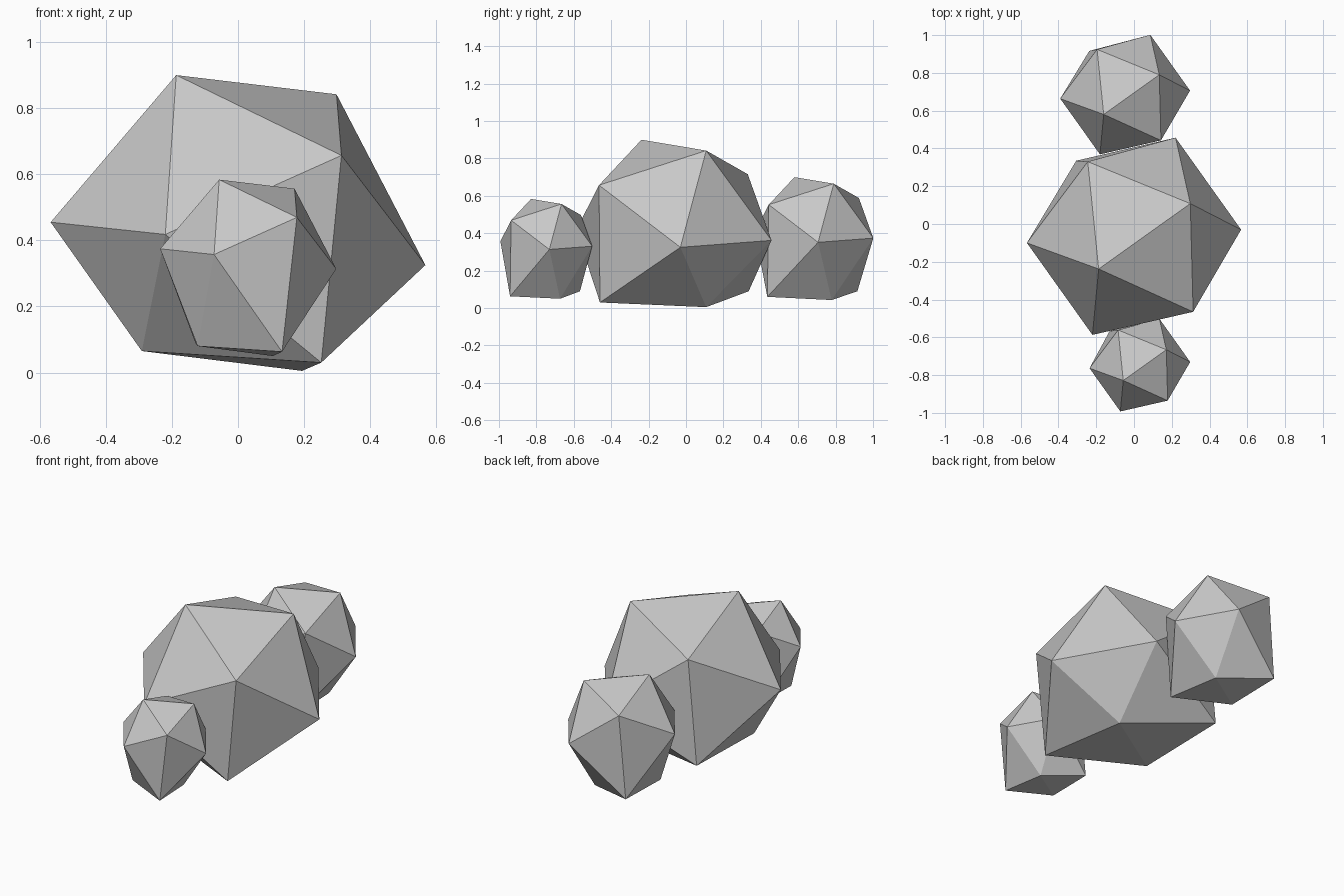
import bpy, bmesh
from mathutils import Vector

cube = bpy.data.objects.get("Cube")
if cube:
    bpy.data.objects.remove(cube, do_unlink=True)

# Plain stone grey
stone = bpy.data.materials.new("stone_grey")
stone.use_nodes = True
grey = (0.58, 0.58, 0.58, 1)
stone.diffuse_color = grey
stone.node_tree.nodes["Principled BSDF"].inputs["Base Color"].default_value = grey

# Half the corners of a tilted icosahedron; the rest are their opposites.
# The first four opposites are the base corners, settled near the ground.
CORNERS = [Vector(c) for c in (
    (-0.187, -0.173, 0.51), (0.298, 0.173, 0.452),
    (0.313, -0.40, 0.267), (-0.245, 0.395, 0.326),
    (-0.567, -0.035, 0.065), (-0.22, -0.522, 0.028))]


def rock(name, centre, size, base_heights, base_shift):
    """Faceted rock with its lower corners moved to the given heights."""
    bm = bmesh.new()
    centre = Vector(centre)
    for corner in CORNERS:
        bm.verts.new(centre + corner * size)
    lower = [bm.verts.new(centre - corner * size) for corner in CORNERS]
    bmesh.ops.convex_hull(bm, input=list(bm.verts))
    for vert, height in zip(lower, base_heights):
        vert.co.x += base_shift[0]
        vert.co.y += base_shift[1]
        vert.co.z = height
    bmesh.ops.recalc_face_normals(bm, faces=bm.faces)
    mesh = bpy.data.meshes.new(name)
    bm.to_mesh(mesh)
    bm.free()
    mesh.materials.append(stone)
    obj = bpy.data.objects.new(name, mesh)
    bpy.context.collection.objects.link(obj)


# Large rock between a small front one and a medium rear one
rock("large_rock", (0, -0.065, 0.39), 1.0, (0.005, 0.065, 0.09, 0.03), (0.007, 0))
rock("front_rock", (0.031, -0.747, 0.344), 0.47, (0.05, 0.08, 0.09, 0.063), (-0.013, -0.008))
rock("rear_rock", (-0.047, 0.685, 0.391), 0.606, (0.043, 0.075, 0.09, 0.06), (0, -0.011))
